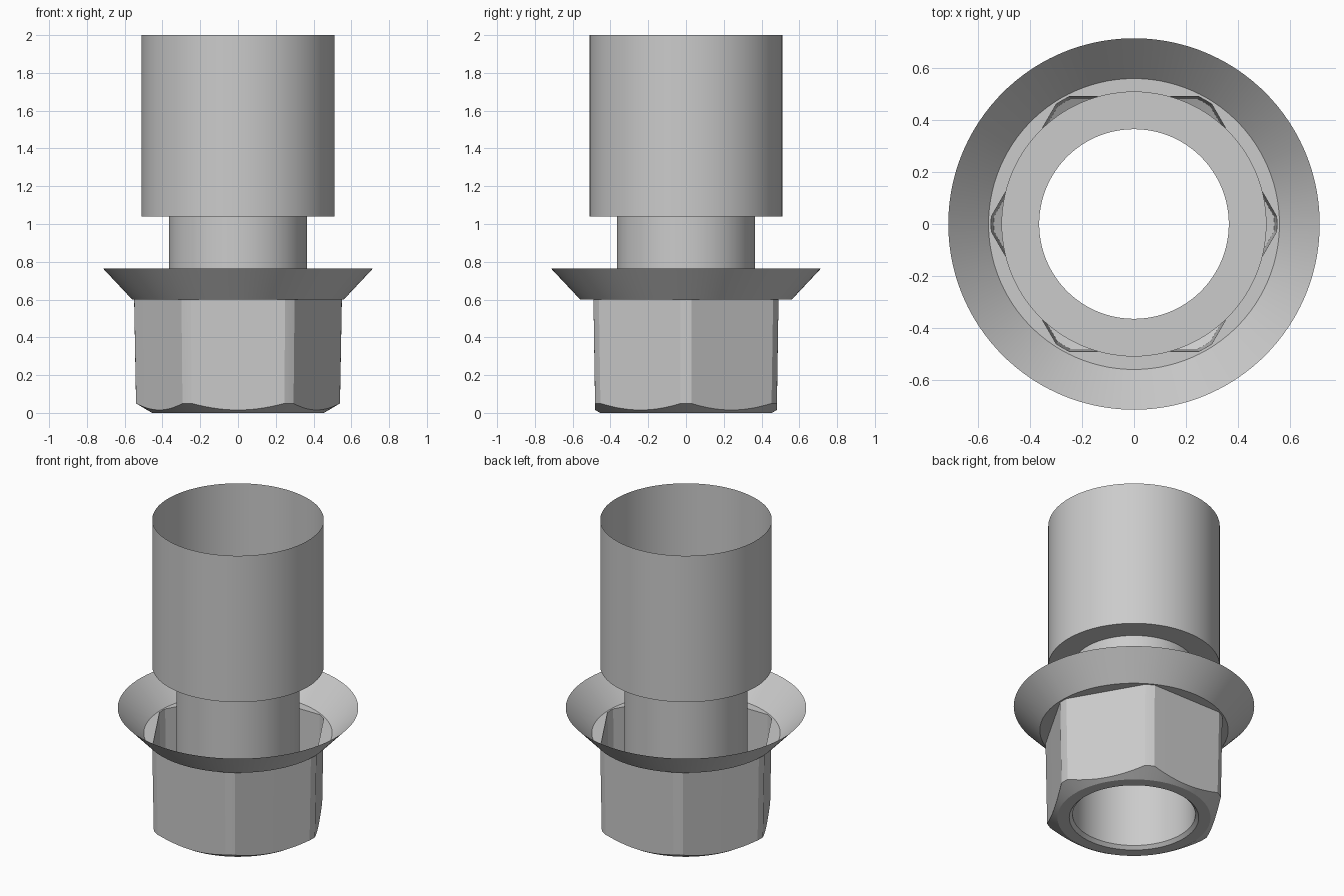
import bpy
import bmesh
import math

SEG = 120  # columns around the axis, twenty per hexagon side

cube = bpy.data.objects.get("Cube")
if cube:
    bpy.data.objects.remove(cube, do_unlink=True)

steel = bpy.data.materials.new("grey_steel")
grey = (0.6, 0.6, 0.6, 1.0)
steel.use_nodes = True
steel.diffuse_color = grey
steel.node_tree.nodes["Principled BSDF"].inputs["Base Color"].default_value = grey

# Angles around the axis: flat sides from -CLIP to CLIP, then a short round corner
CLIP = math.radians(27)
HALF = math.radians(30)
angles = []
for side in range(6):
    middle = side * 2 * HALF + HALF
    angles += [middle - CLIP + 2 * CLIP * i / 16 for i in range(17)]
    angles += [middle + CLIP + 2 * (HALF - CLIP) * i / 4 for i in range(1, 4)]


def circle(radius, z):
    return [(radius, z)] * SEG


def hex_radius(angle, corner):
    """Radius of a hexagon whose corners are rounded by a circle."""
    offset = angle % (2 * HALF) - HALF
    return min(corner, corner * math.cos(CLIP) / math.cos(offset))


def loft(name, rings):
    """Open surface through rings of (radius, height) samples."""
    bm = bmesh.new()
    loops = [[bm.verts.new((r * math.cos(a), r * math.sin(a), z))
              for a, (r, z) in zip(angles, ring)] for ring in rings]
    for upper, lower in zip(loops, loops[1:]):
        for i in range(SEG):
            j = (i + 1) % SEG
            bm.faces.new((upper[i], lower[i], lower[j], upper[j]))
    mesh = bpy.data.meshes.new(name)
    bm.to_mesh(mesh)
    bm.free()
    mesh.materials.append(steel)
    obj = bpy.data.objects.new(name, mesh)
    bpy.context.collection.objects.link(obj)
    bpy.ops.object.select_all(action='DESELECT')
    obj.select_set(True)
    bpy.context.view_layer.objects.active = obj
    bpy.ops.object.shade_smooth_by_angle(angle=math.radians(20))
    return obj


# Thin open sleeve stepping down to the neck and bore
loft("sleeve_and_neck", [circle(0.51, 2), circle(0.51, 1.04),
                         circle(0.365, 1.04), circle(0.365, 0.02)])

# Flared collar with a flat floor around the hexagonal opening
hex_top = [(hex_radius(a, 0.55), 0.6) for a in angles]
loft("flared_collar", [circle(0.715, 0.765), circle(0.56, 0.6), hex_top])

# Tapered hexagonal nut with scalloped conical chamfer and bevelled bore
BASE = 0.455
hex_low = [(r, (r - BASE) * 0.59) for r in (hex_radius(a, 0.54) for a in angles)]
loft("hex_nut", [hex_top, hex_low, circle(BASE, 0),
                 circle(0.385, 0), circle(0.365, 0.02)])
